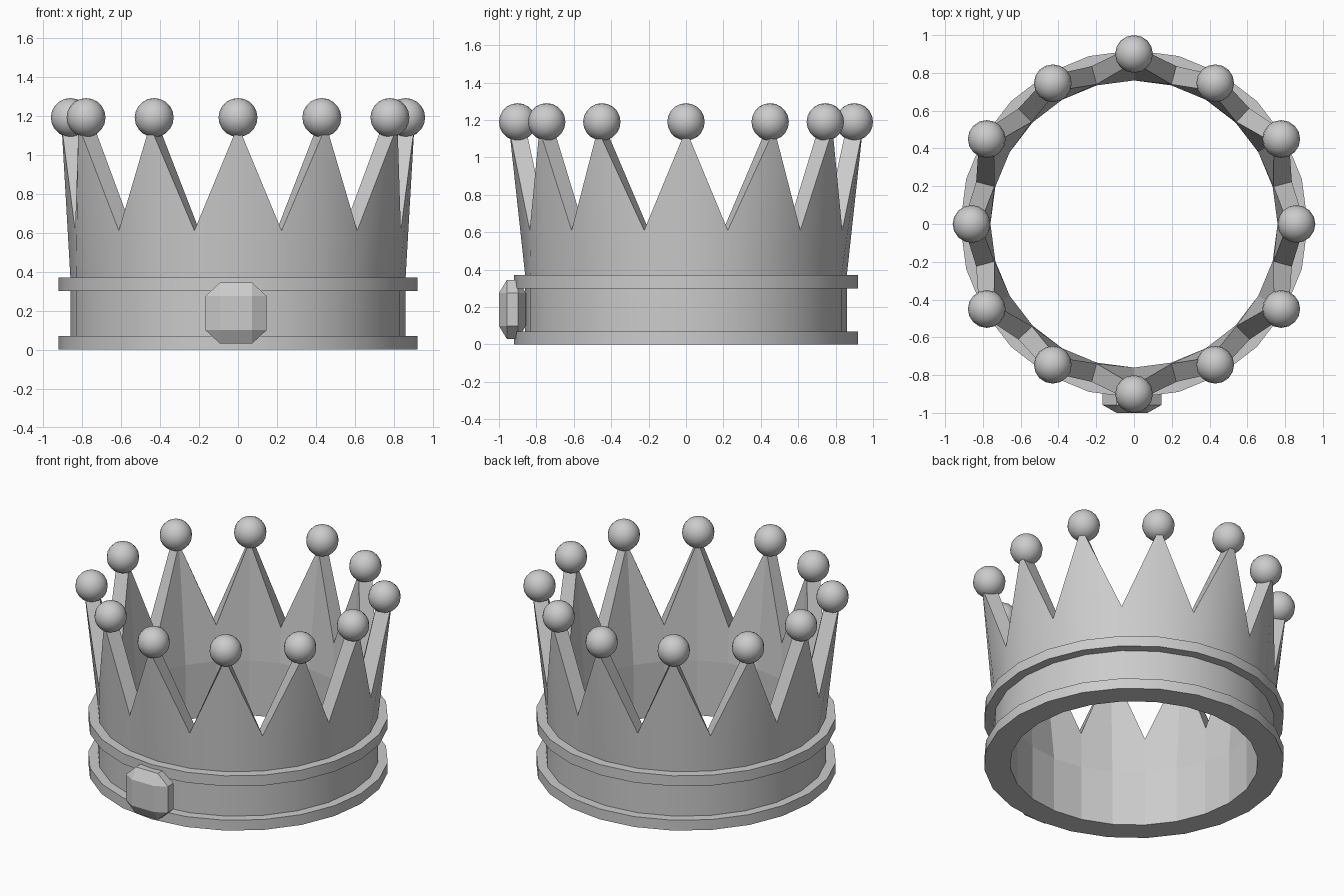
import bpy, bmesh, math
from itertools import product
from mathutils import Vector

cube = bpy.data.objects.get("Cube")
if cube:
    bpy.data.objects.remove(cube, do_unlink=True)

metal = bpy.data.materials.new("plain grey")
metal.use_nodes = True
GREY = (0.6, 0.6, 0.6, 1)
metal.diffuse_color = GREY
metal.node_tree.nodes["Principled BSDF"].inputs["Base Color"].default_value = GREY

SIDES = 24


def polar(step, radius, z):
    a = 2 * math.pi * step / SIDES
    return Vector((radius * math.cos(a), radius * math.sin(a), z))


def flare(step):
    # every second point leans further outward
    return 0.04 if step % 4 == 2 else 0.0


def finish(name, bm, smooth=True):
    bmesh.ops.recalc_face_normals(bm, faces=bm.faces)
    mesh = bpy.data.meshes.new(name)
    bm.to_mesh(mesh)
    bm.free()
    mesh.materials.append(metal)
    obj = bpy.data.objects.new(name, mesh)
    bpy.context.collection.objects.link(obj)
    if smooth:
        bpy.ops.object.select_all(action="DESELECT")
        obj.select_set(True)
        bpy.context.view_layer.objects.active = obj
        bpy.ops.object.shade_smooth_by_angle(angle=math.radians(30))
    return obj


def section(step):
    # closed cross-section: inner wall, two raised bands, then a point or a notch
    profile = [(0.76, 0), (0.92, 0), (0.92, 0.07), (0.86, 0.07),
               (0.86, 0.3), (0.92, 0.3), (0.92, 0.37), (0.86, 0.37)]
    if step % 2 == 0:
        profile += [(0.905 + flare(step), 1.15), (0.815 + flare(step), 1.15)]
    else:
        profile += [(0.865, 0.61), (0.765, 0.61)]
    return profile + [(0.76, 0.37)]


# Crown ring with bands and points
bm = bmesh.new()
columns = [[bm.verts.new(polar(s, r, z)) for r, z in section(s)] for s in range(SIDES)]
for s in range(SIDES):
    a, b = columns[s], columns[(s + 1) % SIDES]
    for i in range(len(a)):
        j = (i + 1) % len(a)
        bm.faces.new((a[i], b[i], b[j], a[j]))
crown = finish("crown_ring", bm)

# Inner wall keeps its flat facets
for face in crown.data.polygons:
    if face.normal.dot(Vector((face.center.x, face.center.y, 0))) < -0.3:
        face.use_smooth = False

# Ball on every point
for n, step in enumerate(range(0, SIDES, 2)):
    bm = bmesh.new()
    bmesh.ops.create_uvsphere(bm, u_segments=16, v_segments=10, radius=0.1)
    bmesh.ops.translate(bm, verts=bm.verts, vec=polar(step, 0.86 + flare(step), 1.19))
    finish(f"point_ball_{n + 1}", bm)

# Faceted front gem: a box with chamfered edges and corners
bm = bmesh.new()
outer = Vector((0.156, 0.072, 0.157))
inner = Vector((0.082, 0.03, 0.088))
for axis in range(3):
    for signs in product((-1, 1), repeat=3):
        size = inner.copy()
        size[axis] = outer[axis]
        bm.verts.new([s * v for s, v in zip(signs, size)])
bmesh.ops.convex_hull(bm, input=bm.verts)
bmesh.ops.dissolve_limit(bm, angle_limit=0.02, verts=bm.verts, edges=bm.edges)
bmesh.ops.translate(bm, verts=bm.verts, vec=(-0.01, -0.928, 0.187))
finish("front_gem", bm, smooth=False)
